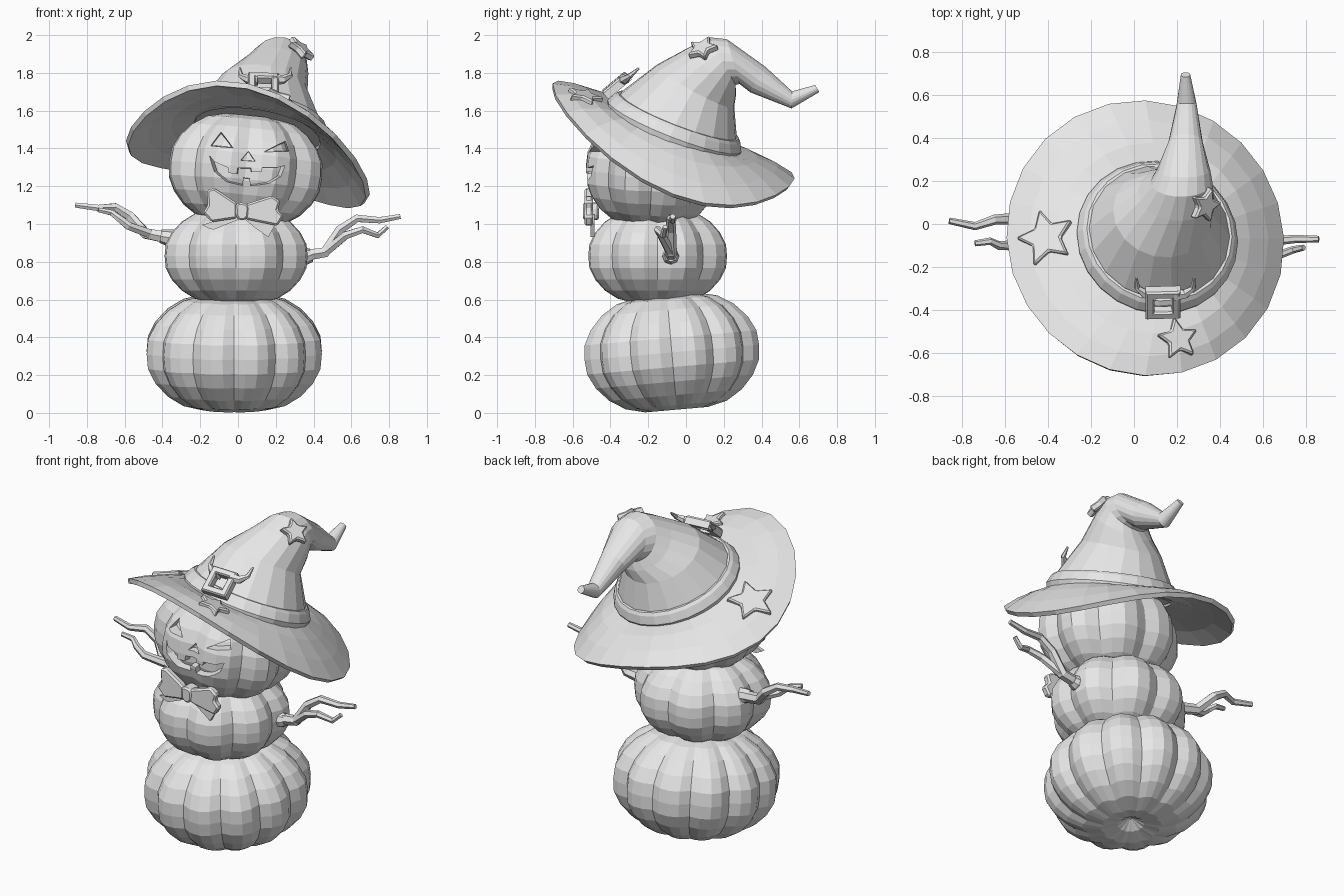
import bpy, bmesh
from math import sin, cos, pi, radians, atan2
from mathutils import Vector, Matrix, Euler

if "Cube" in bpy.data.objects:
    bpy.data.objects.remove(bpy.data.objects["Cube"])

grey = bpy.data.materials.new("plain grey")
grey.use_nodes = True
grey.diffuse_color = (0.8, 0.8, 0.8, 1)
grey.node_tree.nodes["Principled BSDF"].inputs["Base Color"].default_value = (0.8, 0.8, 0.8, 1)


def finish(name, bm, matrix=Matrix()):
    bmesh.ops.recalc_face_normals(bm, faces=bm.faces)
    mesh = bpy.data.meshes.new(name)
    bm.to_mesh(mesh)
    bm.free()
    mesh.materials.append(grey)
    ob = bpy.data.objects.new(name, mesh)
    ob.matrix_world = matrix
    bpy.context.collection.objects.link(ob)
    return ob


def skin(bm, rings, closed=False, cap=True):
    """Join successive rings of points with quads."""
    rings = [[bm.verts.new(p) for p in ring] for ring in rings]
    n = len(rings[0])
    pairs = list(zip(rings, rings[1:]))
    if closed:
        pairs.append((rings[-1], rings[0]))
    for a, b in pairs:
        for i in range(n):
            j = (i + 1) % n
            bm.faces.new((a[i], a[j], b[j], b[i]))
    if cap and not closed:
        bm.faces.new(rings[0])
        bm.faces.new(rings[-1])


def circle(center, radius, normal, sides, ref, phase=0):
    n = Vector(normal).normalized()
    v = n.cross(Vector(ref)).normalized()
    u = v.cross(n)
    angles = [2 * pi * i / sides + phase for i in range(sides)]
    return [Vector(center) + radius * (u * cos(a) + v * sin(a)) for a in angles]


def loft(name, stations, sides, ref=(1, 0, 0), closed=False, phase=0):
    bm = bmesh.new()
    skin(bm, [circle(c, r, n, sides, ref, phase) for c, r, n in stations], closed)
    return finish(name, bm)


def tube(name, points, start, end, sides=6, ref=(0, 1, 0)):
    """Tapered branch through the points."""
    pts = [Vector(p) for p in points]
    last = len(pts) - 1
    stations = []
    for i, p in enumerate(pts):
        direction = pts[min(i + 1, last)] - pts[max(i - 1, 0)]
        stations.append((p, start + (end - start) * i / last, direction))
    return loft(name, stations, sides, ref)


def plate(name, outlines, thickness, matrix, bevel=0, base_scale=1):
    """Flat slab from outlines; base_scale narrows its back."""
    bm = bmesh.new()
    for outline in outlines:
        mid = sum((Vector(p) for p in outline), Vector((0, 0))) / len(outline)
        back = [mid + (Vector(p) - mid) * base_scale for p in outline]
        skin(bm, [[(x, y, 0) for x, y in back], [(x, y, thickness) for x, y in outline]])
    ob = finish(name, bm, matrix)
    if bevel:
        mod = ob.modifiers.new("soft_edge", "BEVEL")
        mod.width = bevel
        mod.segments = 1
    return ob


# Ribbed pumpkins: half profile from waist to dimpled pole
HALF = [(.985, .25), (.9, .5), (.76, .73), (.58, .9), (.36, .98), (.16, .93), (.02, .8)]
PROFILE = [(r, -z) for r, z in reversed(HALF)] + [(1, 0)] + HALF


def pumpkin(name, center, radius, half_height, lobes, tilt, squash=1, groove=0.12, scale=1):
    bm = bmesh.new()
    rings = []
    for r, z in PROFILE:
        ring = []
        for i in range(lobes * 4):
            a = 2 * pi * i / (lobes * 4)
            rib = radius * r * (1 - groove * (1 - abs(sin(lobes * a / 2))))
            ring.append(Vector((rib * cos(a), rib * sin(a) * squash, z * half_height)) * scale)
        rings.append(ring)
    skin(bm, rings)
    rot = Euler([radians(t) for t in tilt]).to_matrix().to_4x4()
    return finish(name, bm, Matrix.Translation(center) @ rot)


pumpkin("bottom_pumpkin", (-0.02, -0.075, 0.32), 0.48, 0.31, 12, (5, 0, 0), groove=0.09)
pumpkin("middle_pumpkin", (-0.01, -0.15, 0.83), 0.4, 0.25, 8, (0, 0, 0), squash=0.97)
head_place = ((0.04, -0.18, 1.285), 0.43, 0.29, 8, (-3, 6, 0), 0.86)
head = pumpkin("head_pumpkin", *head_place)
pumpkin("head_core", *head_place, scale=0.87)

# Carved face, cut through to the core
mouth = [(-.18, 1.375), (-.14, 1.335), (-.06, 1.30), (-.055, 1.27), (-.01, 1.265), (-.005, 1.30),
         (.07, 1.30), (.075, 1.275), (.13, 1.275), (.135, 1.30), (.22, 1.30), (.28, 1.315),
         (.25, 1.25), (.17, 1.21), (.07, 1.195), (.065, 1.235), (.025, 1.24), (.02, 1.195),
         (-.07, 1.22), (-.14, 1.28)]
eyes_and_nose = [[(-.155, 1.41), (-.09, 1.5), (-.02, 1.40)],
                 [(.13, 1.38), (.26, 1.45), (.28, 1.38)],
                 [(.01, 1.335), (.055, 1.39), (.095, 1.33)]]


def facing_front(y):
    return Matrix.Translation((0, y, 0)) @ Matrix.Rotation(pi / 2, 4, "X")


cutter = plate("face_cutter", eyes_and_nose + [mouth], 0.26, facing_front(-0.3), base_scale=0.5)
cutter.hide_render = True
cut = head.modifiers.new("carve", "BOOLEAN")
cut.object = cutter
cut.solver = "EXACT"
bpy.context.view_layer.objects.active = head
bpy.ops.object.modifier_apply(modifier=cut.name)
bpy.data.objects.remove(cutter)

# Bow tie
wings = [[(-.165, 1.18), (-.125, 1.19), (-.005, 1.11), (-.005, 1.03), (-.14, 1.01), (-.185, 1.06), (-.16, 1.1)],
         [(.04, 1.105), (.18, 1.15), (.225, 1.12), (.21, 1.075), (.24, 1.04), (.21, .99), (.04, 1.025)]]
ribbons = [[(-.02, 1.05), (-.19, .995), (-.15, .975), (-.13, .97), (.02, 1.03)],
           [(.03, 1.03), (.09, .98), (.16, .93), (.2, 1.0), (.07, 1.05)]]
plate("bow_wings", wings, 0.045, facing_front(-0.493), 0.01)
plate("bow_ribbons", ribbons, 0.02, facing_front(-0.485))
knot = [(-.015, 1.1), (.005, 1.115), (.045, 1.11), (.058, 1.09), (.055, 1.04), (.035, 1.02), (.005, 1.02), (-.012, 1.045)]
plate("bow_knot", [knot], 0.085, facing_front(-0.46), 0.01)

# Twig arms
tube("left_arm_socket", [(.33, -.08, .83), (.37, -.08, .83), (.39, -.08, .835)], 0.05, 0.035, 8)
tube("left_arm", [(.33, -.08, .83), (.46, -.08, .85), (.54, -.08, .97), (.63, -.08, 1.03),
                  (.75, -.07, 1.02), (.86, -.07, 1.04)], 0.036, 0.015)
tube("left_twig", [(.46, -.08, .85), (.57, -.13, .94), (.66, -.15, .97), (.74, -.12, .94), (.79, -.11, .985)], 0.027, 0.014)
tube("right_arm_socket", [(-.33, -.06, .92), (-.38, -.06, .93), (-.41, -.06, .935)], 0.05, 0.035, 8)
tube("right_arm", [(-.33, -.06, .92), (-.49, -.03, .95), (-.57, .025, 1.04), (-.65, .02, 1.09),
                   (-.74, -.01, 1.085), (-.86, .015, 1.1)], 0.036, 0.015)
tube("right_twig", [(-.47, -.05, .95), (-.58, -.1, .99), (-.63, -.1, 1.03), (-.67, -.08, 1.06), (-.74, -.09, 1.075)], 0.027, 0.014)

# Bent, wavy hat brim
BASE = Vector((0.105, -0.07, 1.495))
BASE_N = Vector((0.17, 0.39, 1)).normalized()


def brim_point(a, t):
    inner = Vector((0.34 * cos(a), 0.34 * sin(a), 0))
    inner.z = -0.17 * inner.x - 0.39 * inner.y
    inner += BASE
    r = 0.637 - 0.013 * sin(2 * a)
    rim = Vector((0.05 + r * cos(a), -0.07 + r * sin(a), 0))
    rim.z = 1.385 - 0.14 * cos(a) - 0.25 * sin(a) - 0.095 * cos(2 * a)
    p = inner.lerp(rim, t)
    p.z += 0.09 * t * (1 - t)
    return p


bm = bmesh.new()
skin(bm, [[brim_point(2 * pi * i / 24, t) for i in range(24)] for t in (0, 0.35, 0.7, 1)], cap=False)
brim = finish("hat_brim", bm)
thick = brim.modifiers.new("thickness", "SOLIDIFY")
thick.thickness = 0.028
thick.offset = 0

# Crooked hat cone with hooked tip
loft("hat_cone", [
    (BASE, 0.36, BASE_N),
    (BASE + BASE_N * 0.09, 0.33, BASE_N),
    ((.135, .05, 1.73), 0.235, (.15, .55, 1)),
    ((.195, .14, 1.81), 0.178, (.1, .8, .8)),
    ((.22, .195, 1.862), 0.145, (0, .88, .47)),
    ((.23, .25, 1.86), 0.125, (0, .96, .27)),
    ((.24, .38, 1.765), 0.08, (0, .85, -.5)),
    ((.245, .56, 1.657), 0.046, (0, 1, -.03)),
    ((.24, .695, 1.717), 0.022, (0, .85, .5))], 18)
loft("hat_band", [(BASE + BASE_N * h, r, BASE_N) for h, r in
                  ((-.015, .34), (-.015, .372), (.025, .38), (.07, .358), (.085, .342), (.085, .31))],
     24, closed=True)

# Buckle with horns
buckle_c, buckle_n = Vector((.135, -.368, 1.735)), Vector((.05, -.64, .77))
loft("buckle", [(buckle_c + buckle_n * h, r, buckle_n) for h, r in
                ((-.025, .115), (.015, .115), (.025, .105), (.025, .068), (.015, .058), (-.025, .058))],
     4, closed=True, phase=pi / 4)
for side, name in ((-1, "right_horn"), (1, "left_horn")):
    tube(name, [(.145 + side * x, y, z) for x, y, z in
                ((.04, -.33, 1.765), (.095, -.325, 1.765), (.13, -.295, 1.785), (.135, -.25, 1.825))],
         0.032, 0.006, ref=(0, 0, 1))


# Stars
def star(name, center, normal, size, turn):
    points = []
    for i in range(10):
        a = pi * i / 5 + radians(turn)
        r = size if i % 2 == 0 else size * 0.5
        points.append((r * cos(a), r * sin(a)))
    n = Vector(normal).normalized()
    place = Matrix.Translation(Vector(center) - n * 0.012) @ n.to_track_quat("Z", "Y").to_matrix().to_4x4()
    plate(name, [points], 0.042, place, 0.008)


def brim_star(name, a, t, size, turn):
    e = 0.15
    n = (brim_point(a, t + e) - brim_point(a, t - e)).cross(
        brim_point(a + e, t) - brim_point(a - e, t))
    star(name, brim_point(a, t), n if n.z > 0 else -n, size, turn)


brim_star("large_brim_star", pi, 0.48, 0.145, 100)
brim_star("small_brim_star", atan2(-0.46, 0.12), 0.48, 0.105, 115)
star("cone_star", (.325, .09, 1.92), (.62, -.25, .74), 0.09, 80)
